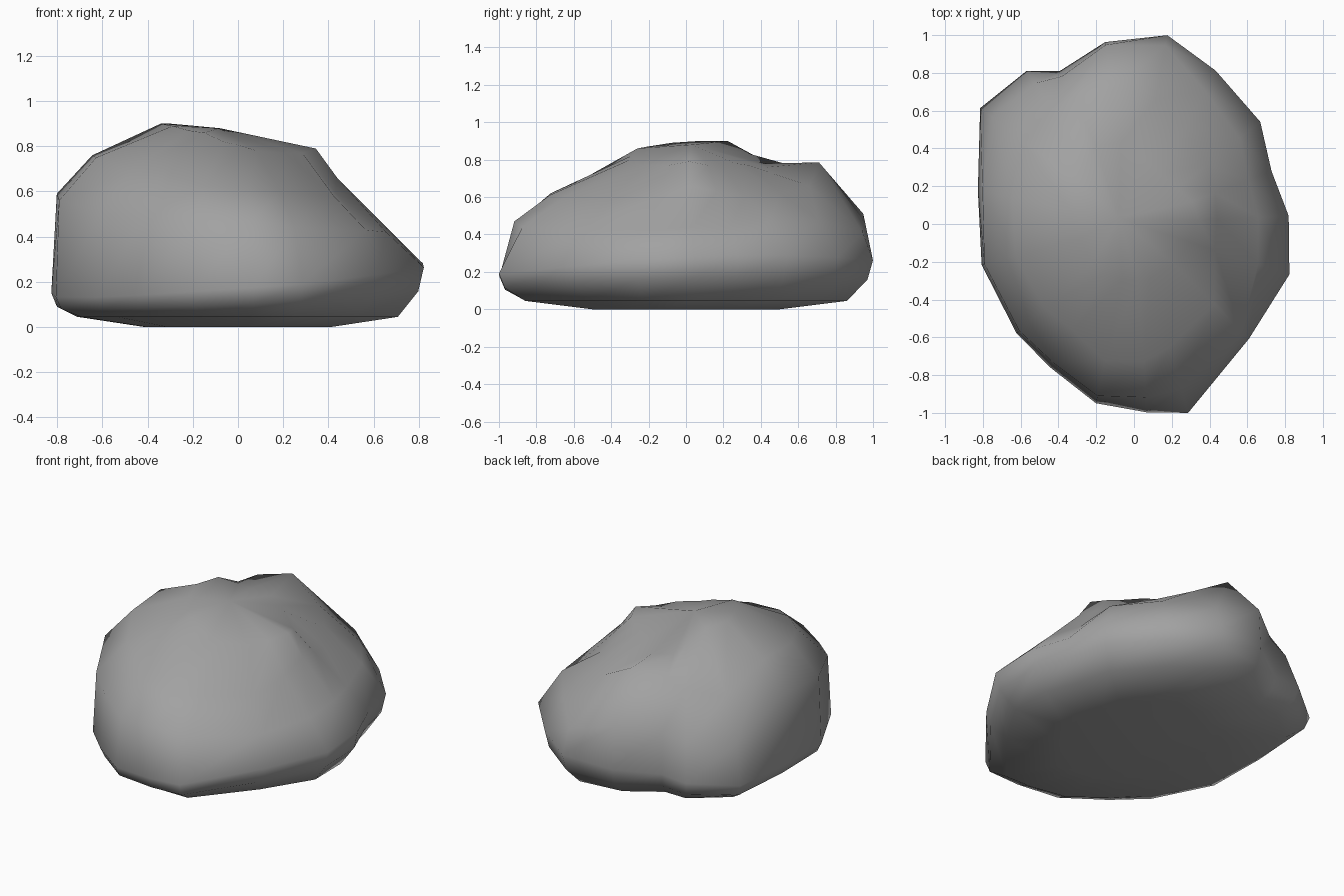
import bpy, bmesh
from math import radians, cos, sin

# Radial profiles: angle, widest radius, then (radius, height) of wall, shoulder and crown
PROFILES = [
    (-18, .865, .69, .42, .45, .60, .30, .77),
    (3, .82, .66, .44, .44, .66, .345, .79),
    (21, .78, .65, .43, .46, .63, .33, .77),
    (39, .86, .72, .49, .50, .60, .30, .77),
    (62, .92, .80, .48, .57, .62, .30, .78),
    (80, 1.015, .96, .41, .67, .66, .34, .77),
    (99, .975, .96, .51, .72, .785, .44, .76),
    (116, .90, .87, .47, .74, .74, .46, .78),
    (125, .99, .91, .43, .74, .69, .42, .83),
    (143, 1.02, .94, .41, .75, .63, .37, .90),
    (168, .845, .82, .59, .66, .76, .35, .90),
    (195, .835, .82, .56, .65, .75, .30, .89),
    (223, .85, .83, .51, .65, .69, .30, .87),
    (240, .88, .85, .48, .65, .69, .30, .86),
    (258, .97, .93, .46, .74, .62, .30, .82),
    (274, 1.0, .92, .47, .73, .61, .30, .80),
    (286, 1.04, .91, .44, .68, .60, .30, .78),
    (315, .86, .80, .43, .60, .58, .30, .77),
]

bm = bmesh.new()


def polar(deg, r, z):
    a = radians(deg)
    return bm.verts.new((r * cos(a), r * sin(a), z))


# One column of vertices per profile, from the flat base up to the crown
columns = []
for deg, r, rb, zb, rc, zc, rd, zd in PROFILES:
    za = .21 + .08 * cos(radians(deg - 30))
    steps = [(r * .5, 0), (r * .86, .045), (r * .97, za * .6), (r, za),
             (rb, zb), (rc, zc), (rd, zd)]
    columns.append([polar(deg, *s) for s in steps])

# Skin between neighbouring columns, closed with a crown fan and a base face
top = bm.verts.new((-.08, .03, .88))
for left, right in zip(columns, columns[1:] + columns[:1]):
    for i in range(len(left) - 1):
        bm.faces.new((left[i], right[i], right[i + 1], left[i + 1]))
    bm.faces.new((left[-1], right[-1], top))
bm.faces.new([c[0] for c in reversed(columns)])
bmesh.ops.recalc_face_normals(bm, faces=bm.faces)
for f in bm.faces:
    f.smooth = True

mesh = bpy.data.meshes.new("boulder")
bm.to_mesh(mesh)
bm.free()

# Dark grey stone
stone = bpy.data.materials.new("stone")
stone.diffuse_color = (.36, .36, .36, 1)
mesh.materials.append(stone)
bpy.context.collection.objects.link(bpy.data.objects.new("boulder", mesh))
